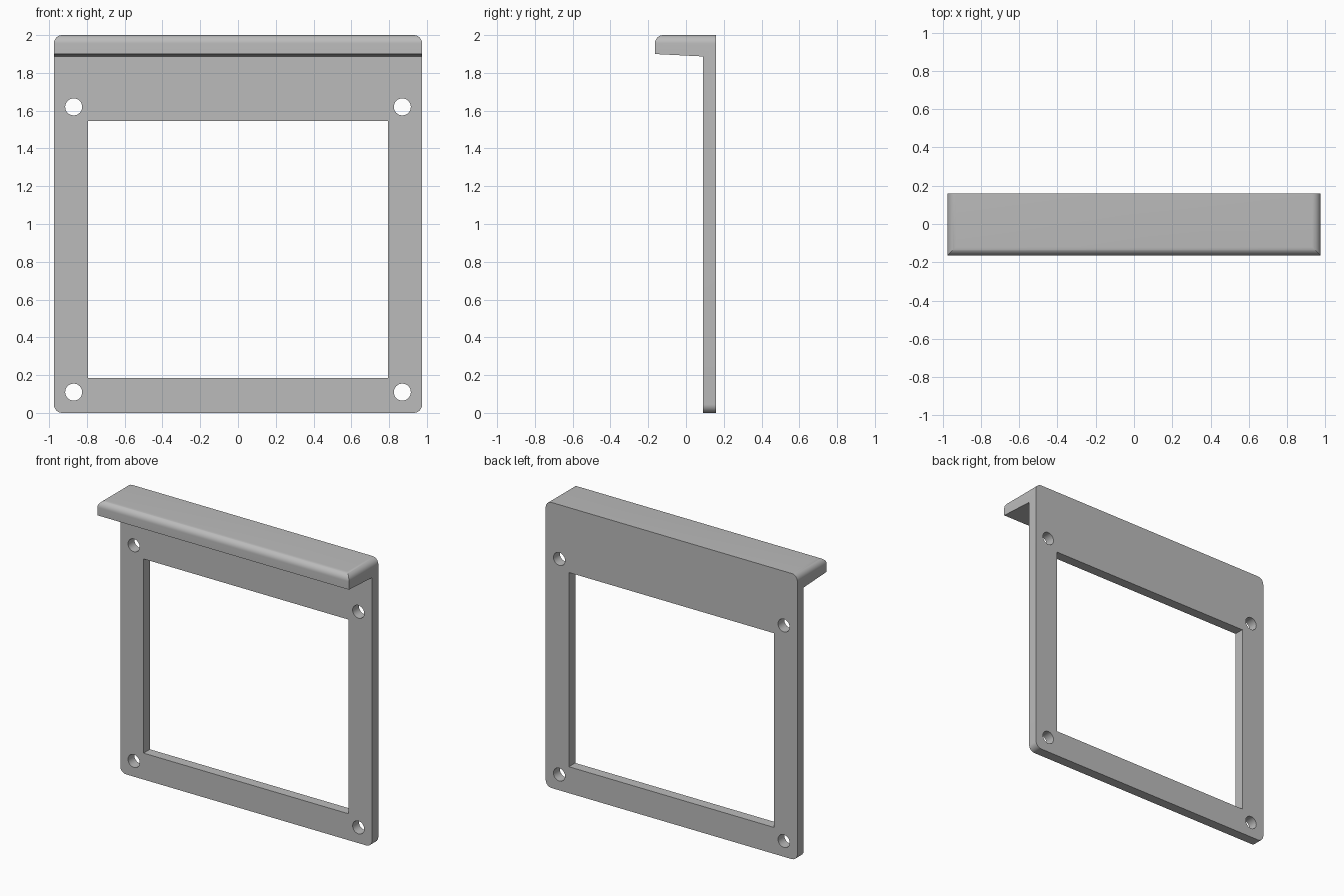
import bpy
import bmesh
from math import cos, sin, pi, radians
from mathutils import Vector

cube = bpy.data.objects.get("Cube")
if cube:
    bpy.data.objects.remove(cube, do_unlink=True)

HALF_W, BACK, PLATE_FRONT, LIP_FRONT = 0.975, 0.16, 0.09, -0.165
HEIGHT, RADIUS = 2.0, 0.045

grey = bpy.data.materials.new("grey")
grey.use_nodes = True
colour = (0.5, 0.5, 0.5, 1)
grey.diffuse_color = colour
grey.node_tree.nodes["Principled BSDF"].inputs["Base Color"].default_value = colour


def arc(cx, cy, r, start, end, steps):
    """Points along an arc, angles in degrees."""
    angles = [radians(start + (end - start) * i / steps) for i in range(steps + 1)]
    return [(cx + r * cos(a), cy + r * sin(a)) for a in angles]


def prism(name, points, place, direction):
    """Extrude a closed profile along a direction."""
    bm = bmesh.new()
    face = bm.faces.new([bm.verts.new(place(u, v)) for u, v in points])
    top = bmesh.ops.extrude_face_region(bm, geom=[face])["geom"]
    verts = [g for g in top if isinstance(g, bmesh.types.BMVert)]
    bmesh.ops.translate(bm, verts=verts, vec=Vector(direction))
    bmesh.ops.recalc_face_normals(bm, faces=bm.faces)
    mesh = bpy.data.meshes.new(name)
    bm.to_mesh(mesh)
    bm.free()
    mesh.materials.append(grey)
    obj = bpy.data.objects.new(name, mesh)
    bpy.context.collection.objects.link(obj)
    return obj


def front_prism(name, points):
    return prism(name, points, lambda x, z: (x, -1, z), (0, 2, 0))


def combine(target, cutter, operation):
    cutter.hide_render = True
    mod = target.modifiers.new(cutter.name, "BOOLEAN")
    mod.operation, mod.solver, mod.object = operation, "EXACT", cutter
    bpy.context.view_layer.objects.active = target
    bpy.ops.object.modifier_apply(modifier=mod.name)
    bpy.data.objects.remove(cutter, do_unlink=True)


# Plate and overhanging lip, with the lip's upper front edge rounded
side = [(BACK, 0), (BACK, HEIGHT)]
side += arc(LIP_FRONT + RADIUS, HEIGHT - RADIUS, RADIUS, 90, 180, 10)
side += [(LIP_FRONT, 1.9), (PLATE_FRONT, 1.887), (PLATE_FRONT, 0)]
frame = prism("bracket_frame", side, lambda y, z: (-HALF_W, y, z), (2 * HALF_W, 0, 0))

# Rounded outer corners
x, low, high = HALF_W - RADIUS, RADIUS, HEIGHT - RADIUS
outline = []
for i, (cx, cz) in enumerate([(x, high), (-x, high), (-x, low), (x, low)]):
    outline += arc(cx, cz, RADIUS, 90 * i, 90 * i + 90, 10)
combine(frame, front_prism("corner_outline", outline), "INTERSECT")

# Window opening
window = [(-0.795, 0.185), (0.795, 0.185), (0.795, 1.545), (-0.795, 1.545)]
combine(frame, front_prism("window_cutter", window), "DIFFERENCE")

# Four screw holes
for hx in (-0.87, 0.87):
    for hz in (0.11, 1.62):
        circle = arc(hx, hz, 0.045, 0, 360, 32)[:-1]
        combine(frame, front_prism("hole_cutter", circle), "DIFFERENCE")

# Smooth the fillets and holes, keep the other edges sharp
bpy.ops.object.select_all(action="DESELECT")
frame.select_set(True)
bpy.context.view_layer.objects.active = frame
bpy.ops.object.shade_smooth_by_angle(angle=radians(30))
